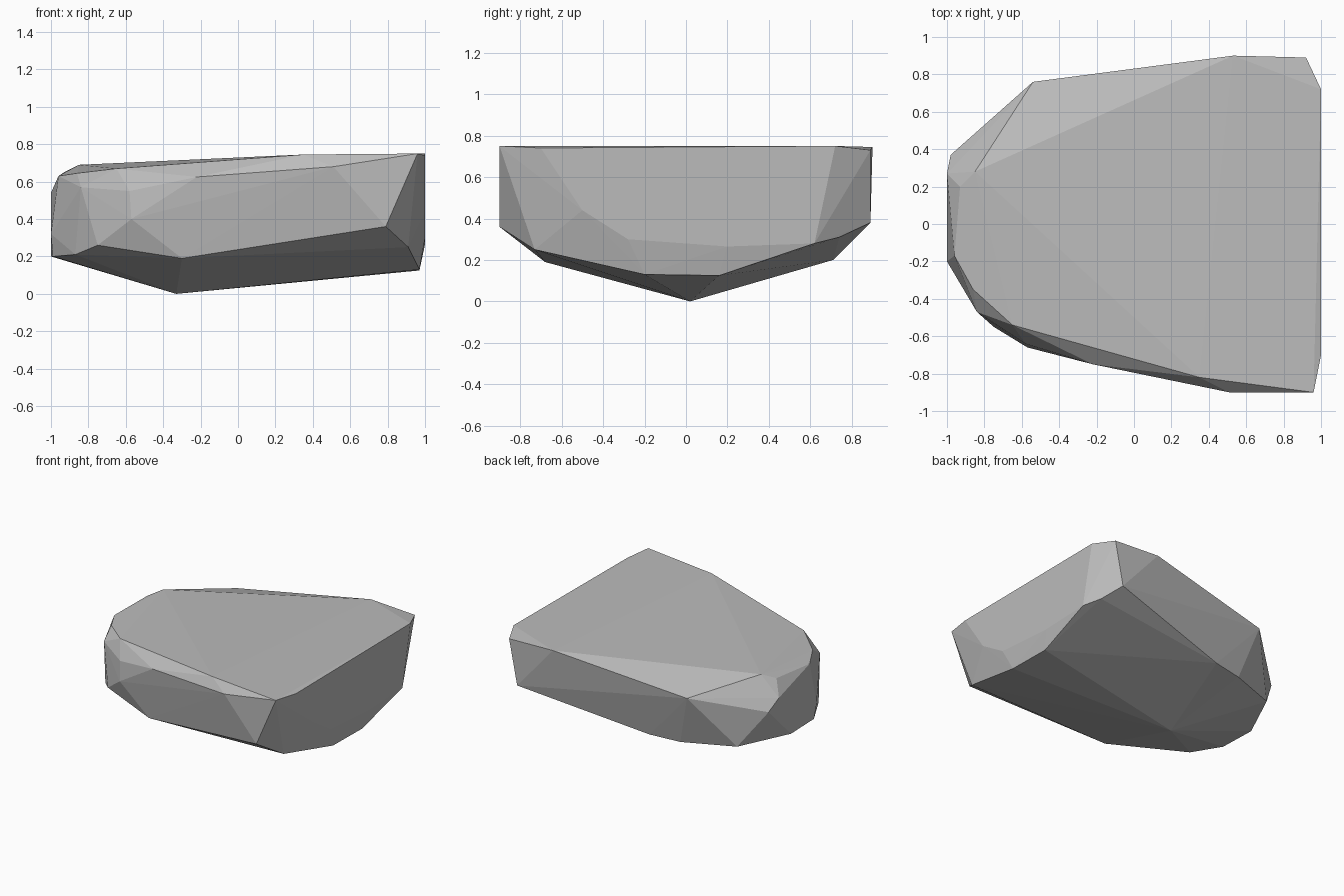
import bpy
import bmesh

cube = bpy.data.objects.get("Cube")
if cube:
    bpy.data.objects.remove(cube, do_unlink=True)

# Single stone colour
stone = bpy.data.materials.new("stone_grey")
stone.use_nodes = True
GREY = (0.5, 0.5, 0.5, 1)
stone.diffuse_color = GREY
stone.node_tree.nodes["Principled BSDF"].inputs["Base Color"].default_value = GREY

# Nearly level top rim
top = [(.96, -.9, .75), (.35, -.82, .745), (-.65, -.54, .67), (-.86, -.35, .645),
       (-.96, -.17, .63), (-.93, .2, .65), (-.85, .28, .69), (.53, .9, .745),
       (.92, .89, .73), (1, .72, .75)]
# Shoulder below the rim
shoulder = [(.51, -.9, .68), (-.22, -.75, .625), (-.58, -.64, .55), (-.57, -.66, .4),
            (-.84, -.47, .57), (-1, -.2, .32), (-1, .27, .54), (-.98, .37, .46),
            (-.54, .76, .6)]
# Flat broken end
end = [(1, -.7, .74), (1, -.5, .44), (1, -.28, .3), (1, .2, .265), (1, .62, .28)]
# Lower rim and the keel point
base = [(.79, -.9, .36), (.91, -.73, .25), (.97, -.2, .13), (.97, .16, .125),
        (.93, .74, .31), (.85, .89, .38), (-.18, .71, .2), (-.42, .67, .19),
        (-.81, .52, .2), (-1, .12, .2), (-.99, -.18, .2), (-.87, -.41, .21),
        (-.75, -.55, .26), (-.3, -.68, .19), (-.33, .02, 0)]

# Faceted boulder wrapped around the corner points
bm = bmesh.new()
for p in top + shoulder + end + base:
    bm.verts.new(p)
hull = bmesh.ops.convex_hull(bm, input=bm.verts)
loose = {g for g in hull["geom_interior"] + hull["geom_unused"]
         if isinstance(g, bmesh.types.BMVert)}
bmesh.ops.delete(bm, geom=list(loose), context="VERTS")
bmesh.ops.recalc_face_normals(bm, faces=bm.faces)

mesh = bpy.data.meshes.new("boulder")
bm.to_mesh(mesh)
bm.free()
mesh.materials.append(stone)
boulder = bpy.data.objects.new("boulder", mesh)
bpy.context.collection.objects.link(boulder)
